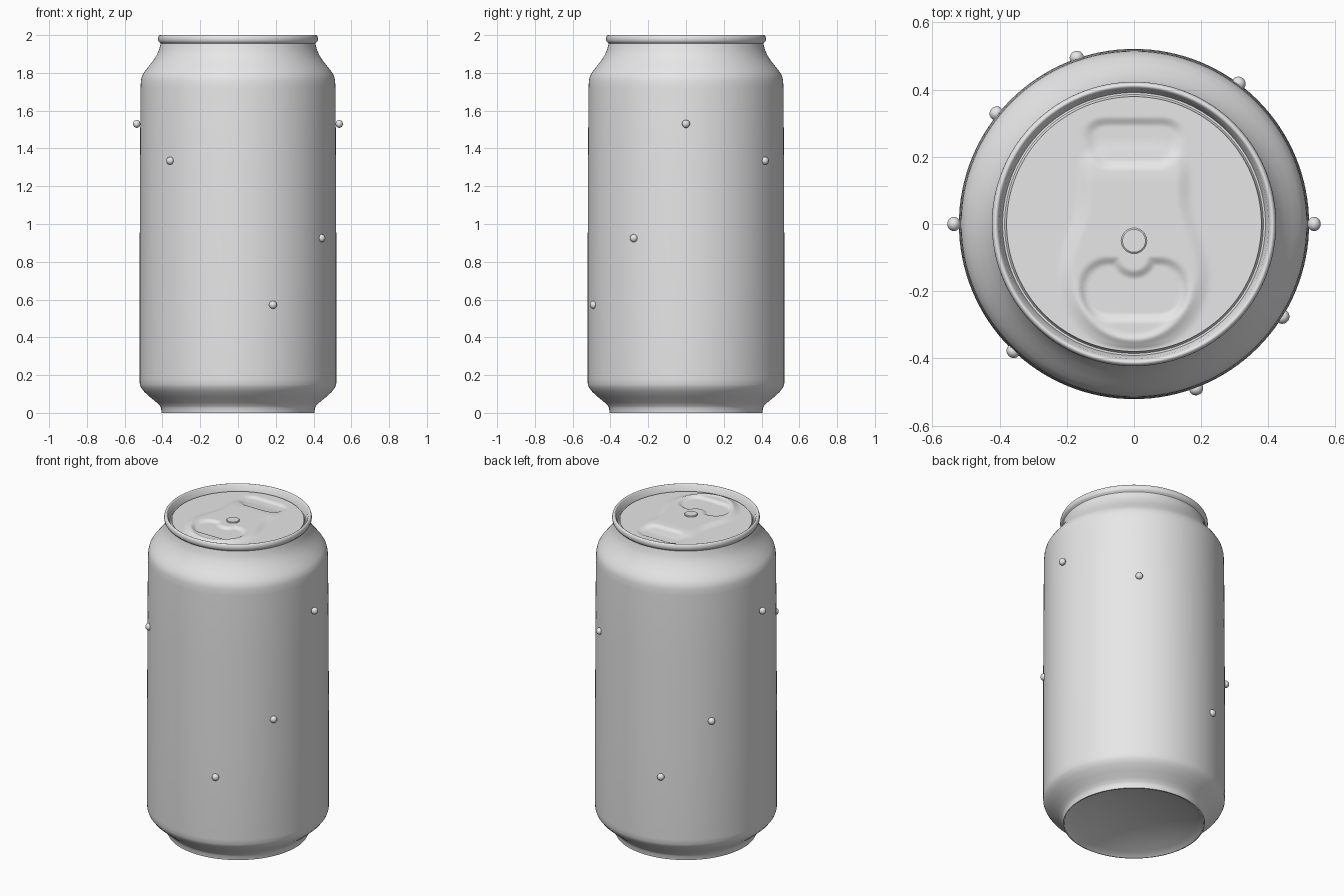
import bpy, bmesh, math

if "Cube" in bpy.data.objects:
    bpy.data.objects.remove(bpy.data.objects["Cube"])

metal = bpy.data.materials.new("plain_grey")
metal.diffuse_color = (0.8, 0.8, 0.8, 1)
metal.use_nodes = True
metal.node_tree.nodes["Principled BSDF"].inputs["Base Color"].default_value = metal.diffuse_color
SEG = 128


def finish(name, bm, angle=35):
    bmesh.ops.recalc_face_normals(bm, faces=bm.faces)
    me = bpy.data.meshes.new(name)
    bm.to_mesh(me)
    bm.free()
    ob = bpy.data.objects.new(name, me)
    bpy.context.collection.objects.link(ob)
    me.materials.append(metal)
    bpy.ops.object.select_all(action='DESELECT')
    ob.select_set(True)
    bpy.context.view_layer.objects.active = ob
    bpy.ops.object.shade_smooth_by_angle(angle=math.radians(angle))
    return ob


def lathe(name, profile, height=None, angle=35):
    """Spin (radius, z) points round z; height(x, y) adds relief."""
    bm = bmesh.new()
    rings = []
    for r, z in profile:
        count = 1 if r == 0 else SEG
        ring = []
        for i in range(count):
            a = 2 * math.pi * i / SEG
            x, y = r * math.cos(a), r * math.sin(a)
            ring.append(bm.verts.new((x, y, z + (height(x, y) if height else 0))))
        rings.append(ring)
    for a, b in zip(rings, rings[1:]):
        for i in range(SEG):
            j = (i + 1) % SEG
            if len(a) == 1:
                bm.faces.new((a[0], b[i], b[j]))
            elif len(b) == 1:
                bm.faces.new((a[i], a[j], b[0]))
            else:
                bm.faces.new((a[i], a[j], b[j], b[i]))
    return finish(name, bm, angle)


# can wall: domed base, foot, chamfer, body, neck, rolled rim and inner wall
dome = [(0.39 * k / 12, 0.07 * (1 - (k / 12) ** 2) + 0.005) for k in range(13)]
wall = [(0.397, 0.0), (0.405, 0.0), (0.407, 0.025), (0.413, 0.037), (0.432, 0.056),
        (0.465, 0.083), (0.497, 0.112), (0.514, 0.135), (0.520, 0.152), (0.521, 0.18),
        (0.521, 0.7), (0.519, 1.3), (0.516, 1.72), (0.514, 1.76), (0.508, 1.785),
        (0.494, 1.808), (0.474, 1.833), (0.450, 1.864), (0.430, 1.895), (0.417, 1.925),
        (0.410, 1.955)]
rim = [(0.412 + 0.011 * math.cos(t), 1.98 + 0.02 * math.sin(t))
       for t in [math.radians(-80 + 20 * k) for k in range(13)]]
inner = [(0.400, 1.985), (0.394, 1.955), (0.391, 1.948), (0.385, 1.948), (0.381, 1.953), (0.379, 1.965)]
lathe("can_body", dome + wall + rim + inner)


def step(d, w):
    """1 inside a shape, 0 outside, smooth across width w."""
    t = min(1, max(0, 0.5 - d / w))
    return t * t * (3 - 2 * t)


def box(x, y, hx, hy, r):
    qx, qy = abs(x) - hx + r, abs(y) - hy + r
    return math.hypot(max(qx, 0), max(qy, 0)) + min(max(qx, qy), 0) - r


def smin(a, b, k):
    h = max(k - abs(a - b), 0) / k
    return min(a, b) - h * h * k / 4


def relief(x, y):
    # raised tab outline: round grip end blending into a straight shank
    tab = smin(math.hypot(x, y + 0.165) - 0.20, box(x, y - 0.02, 0.15, 0.22, 0.08), 0.1)
    h = 0.012 * step(tab, 0.05) * step(y - 0.2, 0.16)
    # shallow ridge inside the grip end
    d = math.hypot(x, y + 0.18) - 0.165
    h += 0.005 * math.exp(-(d / 0.012) ** 2) * step(y + 0.19, 0.12)
    # kidney shaped finger recess
    kid = max(box(x, y + 0.195, 0.155, 0.085, 0.08), 0.055 - math.hypot(x, y + 0.095))
    h -= 0.012 * step(kid, 0.03)
    # tapered recess at the mouth end
    mouth = box(x / (1 + 1.5 * (y - 0.24)), y - 0.24, 0.13, 0.065, 0.05)
    h -= 0.010 * step(mouth, 0.03)
    return h * step(math.hypot(x, y) - 0.37, 0.016)


# lid with pressed relief
lathe("lid", [(0.379 * k / 90, 1.965) for k in range(91)], relief, 50)

# rivet
rivet = lathe("rivet", [(0, 1.984), (0.034, 1.984), (0.038, 1.981), (0.038, 1.96), (0, 1.96)])
rivet.location.y = -0.05

# small beads round the wall: angle, distance from axis, height
beads = [(0, 0.536, 1.53), (180, 0.536, 1.53),
         (-133.5, 0.522, 1.335), (53.3, 0.522, 1.335),
         (-32, 0.522, 0.925), (141.2, 0.526, 0.925),
         (-69.3, 0.524, 0.572), (109, 0.524, 0.572)]
for n, (deg, dist, z) in enumerate(beads):
    a = math.radians(deg)
    bm = bmesh.new()
    bmesh.ops.create_uvsphere(bm, u_segments=24, v_segments=16, radius=0.021)
    ob = finish(f"bead_{n + 1}", bm)
    ob.location = (dist * math.cos(a), dist * math.sin(a), z)
    ob.rotation_euler.z = a
    ob.scale.x = 0.92
